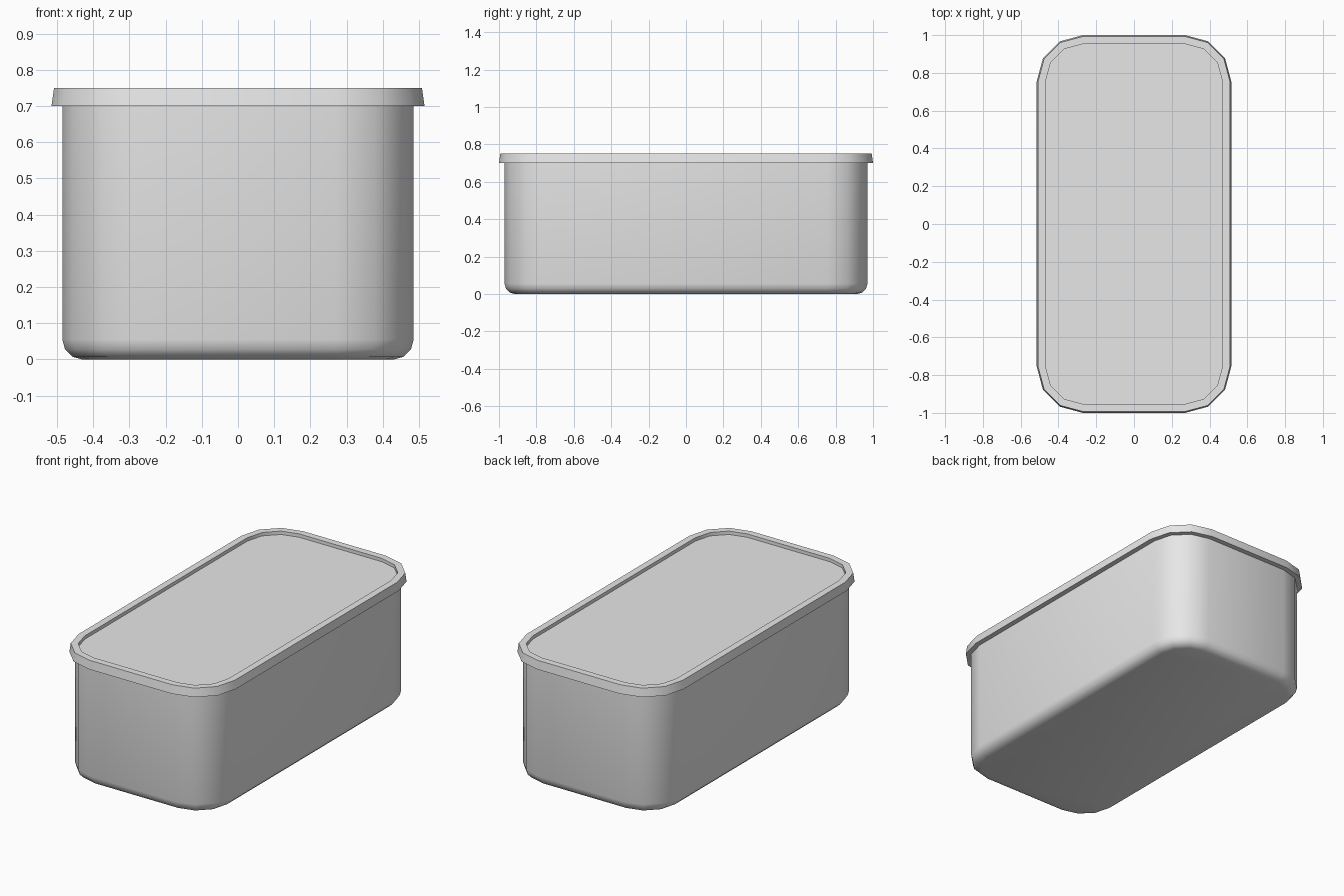
import bpy
import bmesh
from math import sin, cos, pi, radians

cube = bpy.data.objects.get("Cube")
if cube:
    bpy.data.objects.remove(cube, do_unlink=True)

HALF_X, HALF_Y, CORNER = 0.515, 1.0, 0.245
CORNER_STEPS = 3

grey = bpy.data.materials.new("light grey plastic")
grey.use_nodes = True
colour = (0.8, 0.8, 0.8, 1)
grey.diffuse_color = colour
grey.node_tree.nodes["Principled BSDF"].inputs["Base Color"].default_value = colour


def outline(inset):
    """Rounded rectangle, counter-clockwise, moved inward by inset."""
    cx, cy, r = HALF_X - CORNER, HALF_Y - CORNER, CORNER - inset
    points = []
    for quarter, (sx, sy) in enumerate([(1, 1), (-1, 1), (-1, -1), (1, -1)]):
        for step in range(CORNER_STEPS + 1):
            a = (quarter + step / CORNER_STEPS) * pi / 2
            points.append((sx * cx + r * cos(a), sy * cy + r * sin(a)))
    return points


def loft(name, profile):
    """Stack outlines given as (inset, z) and cap both ends."""
    bm = bmesh.new()
    rings = [[bm.verts.new((x, y, z)) for x, y in outline(inset)]
             for inset, z in profile]
    for low, high in zip(rings, rings[1:]):
        n = len(low)
        for i in range(n):
            j = (i + 1) % n
            bm.faces.new((low[i], low[j], high[j], high[i]))
    bm.faces.new(rings[0][::-1])
    bm.faces.new(rings[-1])
    mesh = bpy.data.meshes.new(name)
    bm.to_mesh(mesh)
    bm.free()
    mesh.materials.append(grey)
    obj = bpy.data.objects.new(name, mesh)
    bpy.context.collection.objects.link(obj)
    bpy.ops.object.select_all(action='DESELECT')
    obj.select_set(True)
    bpy.context.view_layer.objects.active = obj
    bpy.ops.object.shade_smooth_by_angle(angle=radians(40))
    return obj


# Tub with a rounded bottom edge
WALL, ROUND = 0.03, 0.055
bottom = [(WALL + ROUND * (1 - sin(a)), ROUND * (1 - cos(a)))
          for a in (0, pi / 6, pi / 3, pi / 2)]
loft("container_body", bottom + [(WALL, 0.71)])

# Lid with a flared rim and a sunken top panel
loft("lid", [(0.0, 0.70), (0.007, 0.75), (0.047, 0.75), (0.047, 0.73)])
